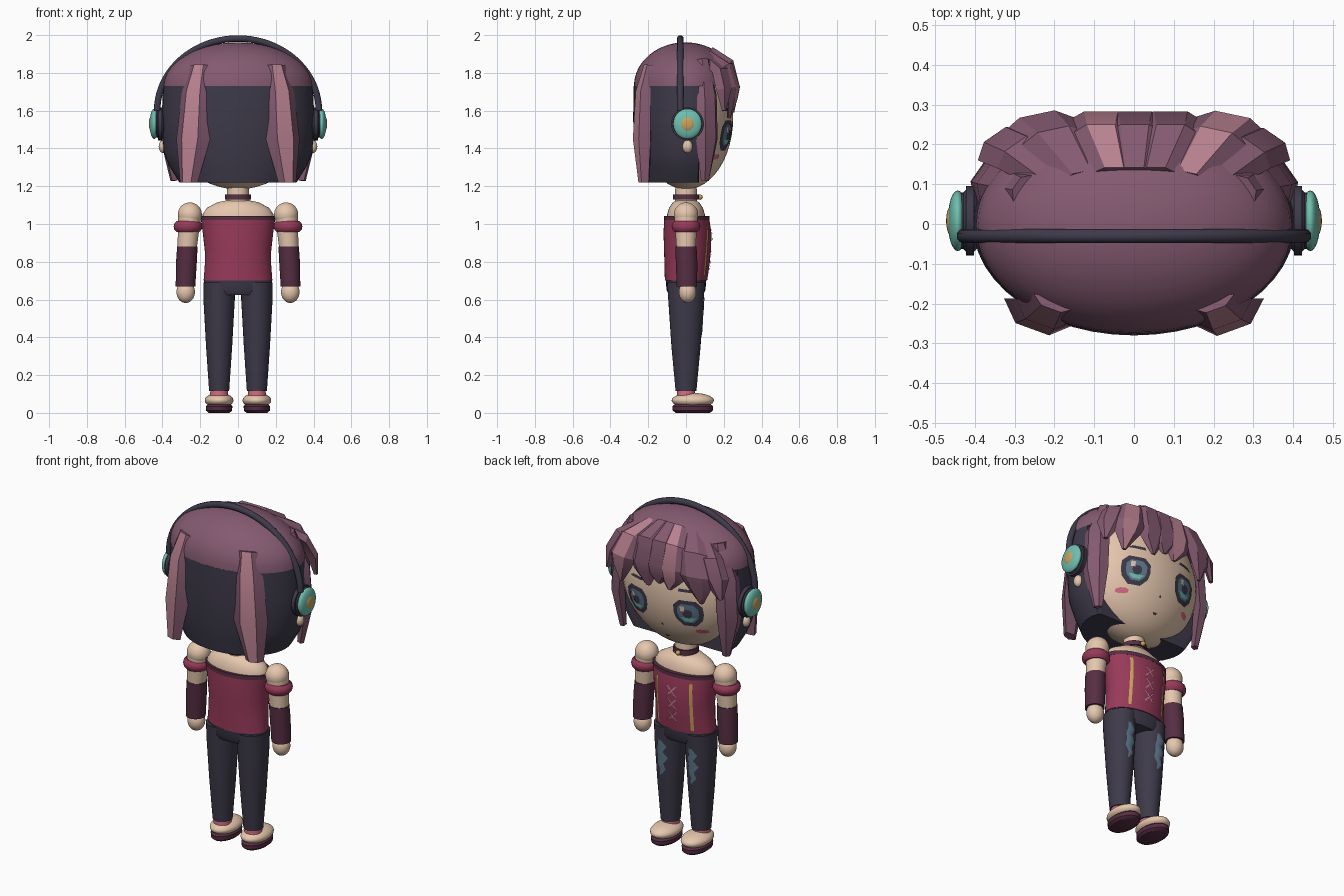
import bpy, bmesh
from math import sin, cos, pi, radians
from mathutils import Vector, Matrix
from mathutils.bvhtree import BVHTree

cube = bpy.data.objects.get("Cube")
if cube:
    bpy.data.objects.remove(cube)


def colour(name, *rgb):
    lin = [((c / 255 + 0.055) / 1.055) ** 2.4 for c in rgb] + [1]
    m = bpy.data.materials.new(name)
    m.use_nodes = True
    m.diffuse_color = lin
    m.node_tree.nodes["Principled BSDF"].inputs["Base Color"].default_value = lin
    return m


SKIN = colour("skin", 230, 199, 174)
HAIR = colour("plum hair", 132, 90, 112)
SHINE = colour("hair highlight", 186, 130, 145)
NAVY = colour("dark navy", 62, 58, 74)
CRIMSON = colour("crimson", 152, 58, 90)
MAROON = colour("maroon", 86, 46, 66)
TEAL = colour("teal", 112, 192, 176)
GOLD = colour("gold", 204, 162, 92)
ROSE = colour("rose", 214, 106, 130)
DENIM = colour("faded denim", 96, 120, 142)


def finish(name, bm, mats, angle=40, fix=True):
    if fix:
        bmesh.ops.recalc_face_normals(bm, faces=bm.faces)
    me = bpy.data.meshes.new(name)
    bm.to_mesh(me)
    bm.free()
    for m in mats:
        me.materials.append(m)
    me.shade_smooth()
    me.set_sharp_from_angle(angle=radians(angle))
    ob = bpy.data.objects.new(name, me)
    bpy.context.collection.objects.link(ob)
    return ob


def skin_rings(bm, rings):
    """Join closed rings of points into a capped tube."""
    rows = [[bm.verts.new(p) for p in r] for r in rings]
    n = len(rows[0])
    for a, b in zip(rows, rows[1:]):
        for i in range(n):
            f = bm.faces.new((a[i], a[(i + 1) % n], b[(i + 1) % n], b[i]))
            f.material_index = 0
    bm.faces.new(rows[0])
    bm.faces.new(rows[-1])
    return rows


def loft(name, rings, mat, n=32, flat_at=None):
    """Stack of ellipses (cx, cy, z, rx, ry), optionally cut flat at a y."""
    bm = bmesh.new()
    pts = [[Vector((cx + rx * cos(2 * pi * i / n), cy + ry * sin(2 * pi * i / n), z))
            for i in range(n)] for cx, cy, z, rx, ry in rings]
    if flat_at is not None:
        for p in sum(pts, []):
            p.y = min(p.y, flat_at)
    skin_rings(bm, pts)
    return finish(name, bm, [mat])


def ball(name, loc, size, mat, n=32):
    bm = bmesh.new()
    bmesh.ops.create_uvsphere(bm, u_segments=n, v_segments=n // 2, radius=1,
                              matrix=Matrix.Translation(loc) @ Matrix.Diagonal((*size, 1)))
    return finish(name, bm, [mat])


def disc(name, loc, r, depth, mat):
    bm = bmesh.new()
    bmesh.ops.create_cone(bm, cap_ends=True, segments=32, radius1=r, radius2=r, depth=depth,
                          matrix=Matrix.Translation(loc) @ Matrix.Rotation(pi / 2, 4, "Y"))
    rims = [e for e in bm.edges if len(e.link_faces[0].verts) != len(e.link_faces[1].verts)]
    bmesh.ops.bevel(bm, geom=rims, offset=depth * 0.3, segments=3, affect="EDGES")
    return finish(name, bm, [mat])


SECTION = [(-1, 0), (-0.5, 1), (0.45, 1), (1, 0), (0, -0.8)]


def lock(name, path, facing, s=1, shine=False):
    """Chunky faceted hair lock along points (x, y, z, half width, thickness)."""
    bm = bmesh.new()
    a = radians(facing)
    u = Vector((-sin(a) * s, cos(a), 0)) * s
    pts = [Vector((p[0] * s, p[1], p[2])) for p in path]
    rings = []
    for i, p in enumerate(path):
        d = pts[min(i + 1, len(pts) - 1)] - pts[max(i - 1, 0)]
        v = d.cross(u).normalized()
        rings.append([pts[i] + u * k * p[3] + v * h * p[4] for k, h in SECTION])
    rows = skin_rings(bm, rings)
    if shine:
        ridge = {v for r in rows for v in r[1:3]}
        for f in bm.faces:
            f.material_index = int(len(f.verts) == 4 and all(v in ridge for v in f.verts))
    return finish(name, bm, [HAIR, SHINE], 25)


def strip(name, target, rows, mat, off=0.004):
    """Thin painted shape laid on the +y side of a target: rows of (x, z, half width)."""
    me = target.data
    tree = BVHTree.FromPolygons([v.co for v in me.vertices], [p.vertices[:] for p in me.polygons])
    bm = bmesh.new()
    grid = []
    for x, z, w in rows:
        line = []
        for k in (-1, -0.5, 0, 0.5, 1):
            hit = tree.ray_cast(Vector((x + k * w, 2, z)), Vector((0, -1, 0)))[0]
            line.append(bm.verts.new((x + k * w, (hit.y if hit else 0) + off, z)))
        grid.append(line)
    for a, b in zip(grid, grid[1:]):
        for j in range(4):
            bm.faces.new((a[j + 1], b[j + 1], b[j], a[j]))
    return finish(name, bm, [mat], fix=False)


# Head, neck and choker
head = ball("head", (0, 0, 1.565), (0.38, 0.25, 0.382), SKIN, 48)
loft("neck", [(0, 0, 1.08, 0.062, 0.06), (0, 0, 1.25, 0.055, 0.055)], SKIN)
loft("choker", [(0, 0, 1.13, 0.07, 0.07), (0, 0, 1.157, 0.068, 0.068)], MAROON)
ball("choker_bead", (0, 0.075, 1.142), (0.014, 0.014, 0.014), GOLD, 16)

# Face
EYE = [(0.078, 0.045), (0.045, 0.078), (0, 0.08), (-0.04, 0.07), (-0.08, 0.032)]
for s, side in ((1, "left"), (-1, "right")):
    ex, ez = 0.165 * s, 1.47
    for part, k, low, high, mat, off in (
            ("eye_outline", 1, -1, 1, NAVY, 0.003), ("eye_iris", 0.72, -1, 1, DENIM, 0.0055),
            ("eye_glow", 0.6, -1, -0.02, TEAL, 0.0075), ("pupil", 0.32, -1, 1, NAVY, 0.009)):
        rows = [(ex, ez + z * k, w * k) for z, w in EYE if low <= z / 0.08 <= high]
        strip(side + "_" + part, head, rows, mat, off)
    strip(side + "_eye_light", head, [(ex + 0.025, ez + 0.045, 0.012), (ex + 0.025, ez + 0.015, 0.012)],
          SKIN, 0.0105)
    strip(side + "_brow", head, [(ex - 0.01 * s, 1.615, 0.035), (ex, 1.598, 0.05)], NAVY)
    strip(side + "_cheek", head, [(0.215 * s, 1.355 + 0.014 * c, w) for c, w in
                                  ((1, 0.012), (0.5, 0.03), (-0.5, 0.03), (-1, 0.012))], ROSE)
strip("nose", head, [(0, 1.375, 0.004), (0, 1.362, 0.008)], MAROON)
strip("mouth", head, [(0, 1.288, 0.016), (0, 1.278, 0.008)], MAROON)

# Hair: dome cap, dark under layer and separate locks
cap = [(0, -0.004, 1.73 + 0.232 * sin(t), 0.397 * cos(t), 0.272 * cos(t))
       for t in [i * pi / 20.2 for i in range(11)]]
loft("hair_cap", cap, HAIR, 48)
loft("under_hair", [(0, 0, 1.22, 0.31, 0.24), (0, 0, 1.30, 0.36, 0.255), (0, 0, 1.38, 0.395, 0.267),
                    (0, 0, 1.55, 0.405, 0.28), (0, 0, 1.73, 0.396, 0.277)], NAVY, 48, 0.07)
BACK = [(0.2, -0.195, 1.84, 0.055, 0.02), (0.222, -0.215, 1.7, 0.08, 0.04),
        (0.237, -0.22, 1.45, 0.095, 0.048), (0.26, -0.215, 1.22, 0.05, 0.03)]
SIDE = [(0.28, 0.09, 1.87, 0.04, 0.02), (0.345, 0.105, 1.68, 0.07, 0.04),
        (0.36, 0.11, 1.45, 0.07, 0.04), (0.335, 0.1, 1.23, 0.025, 0.02)]
OUTER = [(0.19, 0.1, 1.88, 0.04, 0.02), (0.285, 0.18, 1.8, 0.07, 0.035),
         (0.335, 0.2, 1.71, 0.07, 0.03), (0.365, 0.2, 1.6, 0.015, 0.012)]
FRINGE = [(0.13, 0.12, 1.9, 0.05, 0.02), (0.2, 0.215, 1.83, 0.085, 0.03),
          (0.24, 0.247, 1.72, 0.095, 0.03), (0.25, 0.24, 1.66, 0.075, 0.025),
          (0.26, 0.225, 1.56, 0.012, 0.01)]
for s, side in ((1, "left"), (-1, "right")):
    lock(side + "_back_lock", BACK, -70, s, True)
    lock(side + "_side_lock", SIDE, 35, s)
    lock(side + "_outer_fringe", OUTER, 55, s)
    lock(side + "_fringe", FRINGE, 78, s, s > 0)
for name, x, tip, shine in (("right_middle_fringe", -0.085, 1.6, True),
                            ("left_middle_fringe", 0.09, 1.59, False),
                            ("centre_fringe", 0.0, 1.62, False)):
    lock(name, [(x * 0.6, 0.13, 1.92, 0.05, 0.02), (x, 0.225, 1.85, 0.075, 0.03),
                (x, 0.255, 1.73, 0.09, 0.028), (x, 0.25, 1.67, 0.075, 0.022),
                (x * 0.8, 0.245, tip, 0.012, 0.01)], 90, 1, shine)

# Headphones
curve = bpy.data.curves.new("headphone_band", "CURVE")
curve.dimensions = "3D"
curve.bevel_depth = 0.018
curve.bevel_resolution = 3
curve.use_fill_caps = True
spline = curve.splines.new("POLY")
spline.points.add(40)
for i, p in enumerate(spline.points):
    t = pi * i / 40
    p.co = (0.428 * cos(t), -0.03, 1.6 + 0.382 * sin(t), 1)
curve.materials.append(NAVY)
bpy.context.collection.objects.link(bpy.data.objects.new("headphone_band", curve))
for s, side in ((1, "left"), (-1, "right")):
    disc(side + "_ear_cushion", (0.412 * s, 0.008, 1.53), 0.087, 0.052, NAVY)
    ball(side + "_ear_cup", (0.443 * s, 0.008, 1.53), (0.025, 0.076, 0.08), TEAL)
    ball(side + "_cup_centre", (0.459 * s, 0.008, 1.53), (0.013, 0.038, 0.04), GOLD)
    ball(side + "_earlobe", (0.395 * s, 0.008, 1.41), (0.025, 0.027, 0.035), SKIN, 16)

# Torso
loft("shoulders", [(0, 0, 1.0, 0.188, 0.105), (0, 0, 1.05, 0.188, 0.1), (0, 0, 1.085, 0.165, 0.09),
                   (0, 0, 1.115, 0.11, 0.07), (0, 0, 1.125, 0.06, 0.05)], SKIN)
corset = loft("corset", [(0, 0, 0.7, 0.182, 0.112), (0, 0.005, 0.78, 0.176, 0.119),
                         (0, 0.008, 0.86, 0.176, 0.124), (0, 0.008, 0.95, 0.186, 0.127),
                         (0, 0.004, 1.022, 0.196, 0.12)], CRIMSON, 48)
loft("corset_trim", [(0, 0.004, 1.02, 0.197, 0.121), (0, 0.004, 1.042, 0.197, 0.12)], MAROON, 48)
for s in (1, -1):
    strip("corset_stripe", corset, [(0.11 * s, 0.72 + 0.04 * i, 0.008) for i in range(7, -1, -1)], GOLD, 0.006)
    for z in (0.79, 0.865, 0.94):
        strip("corset_lace", corset, [(s * k * 0.028, z + k * 0.03, 0.006) for k in (1, 0, -1)], SHINE, 0.006)

# Trousers, shoes and arms
loft("hips", [(0, 0, 0.625, 0.165, 0.09), (0, 0, 0.65, 0.182, 0.103), (0, 0, 0.715, 0.178, 0.108)], NAVY)
for s, side in ((1, "left"), (-1, "right")):
    x = 0.1 * s
    leg = loft(side + "_leg", [(x, 0, 0.115, 0.053, 0.055), (x, 0, 0.35, 0.069, 0.077),
                               (x, 0, 0.6, 0.083, 0.094), (x, 0, 0.69, 0.083, 0.1)], NAVY)
    strip(side + "_faded_patch", leg, [(x + 0.008 * (-1) ** i, 0.61 - 0.035 * i, w) for i, w in
                                       enumerate((0.01, 0.026, 0.018, 0.03, 0.02, 0.016, 0.005))], DENIM)
    loft(side + "_sock", [(x, 0, 0.07, 0.05, 0.05), (x, 0, 0.118, 0.046, 0.048)], ROSE)
    ball(side + "_shoe", (x, 0.036, 0.066), (0.076, 0.112, 0.04), SKIN)
    loft(side + "_sole", [(x, 0.036, 0, 0.055, 0.09), (x, 0.036, 0.012, 0.069, 0.106),
                          (x, 0.036, 0.035, 0.07, 0.108), (x, 0.036, 0.045, 0.06, 0.095)], MAROON)
    ball(side + "_shoulder", (0.255 * s, 0, 1.05), (0.064, 0.064, 0.064), SKIN)
    loft(side + "_upper_arm", [(0.27 * s, 0, 0.86, 0.05, 0.05), (0.255 * s, 0, 1.06, 0.062, 0.063)], SKIN)
    loft(side + "_armband", [(0.265 * s, 0, z, r, r) for z, r in
                             ((0.957, 0.06), (0.97, 0.072), (0.987, 0.076), (1.003, 0.072), (1.015, 0.06))],
         CRIMSON)
    loft(side + "_glove", [(0.278 * s, 0.005, 0.67, 0.052, 0.054), (0.273 * s, 0.003, 0.8, 0.055, 0.057),
                           (0.268 * s, 0, 0.882, 0.054, 0.056)], MAROON)
    ball(side + "_hand", (0.277 * s, 0.008, 0.64), (0.049, 0.046, 0.058), SKIN)
